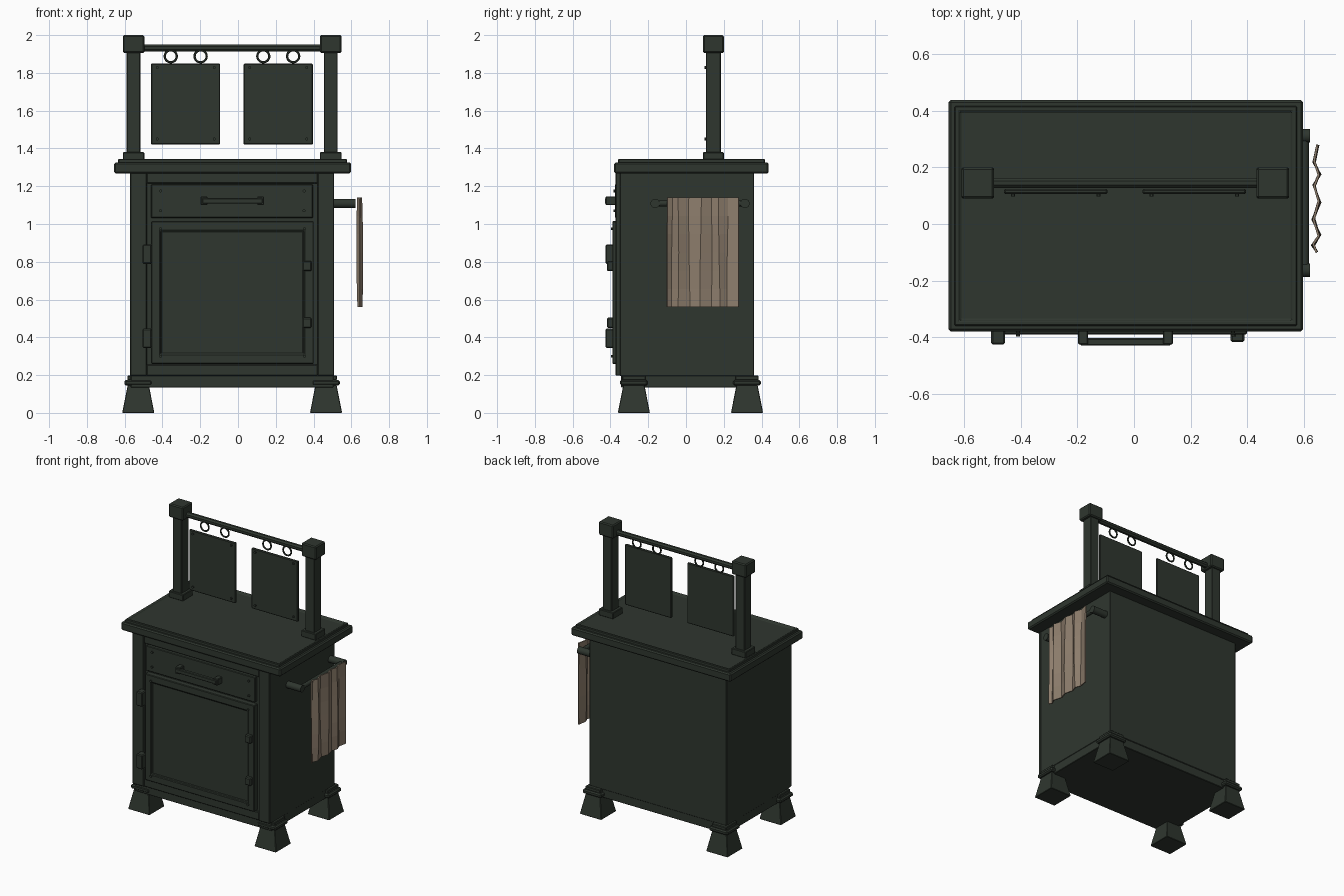
import bpy, bmesh, math
from mathutils import Matrix, Vector

if "Cube" in bpy.data.objects:
    bpy.data.objects.remove(bpy.data.objects["Cube"])


def material(name, rgb):
    m = bpy.data.materials.new(name)
    m.diffuse_color = (*rgb, 1)
    m.use_nodes = True
    m.node_tree.nodes["Principled BSDF"].inputs["Base Color"].default_value = m.diffuse_color
    return m


GREEN = material("dark green paint", (0.028, 0.037, 0.028))
CLOTH = material("beige cloth", (0.27, 0.208, 0.152))
CX = -0.031  # centre of the cabinet in x


def finish(name, bm, mat=GREEN, bevel=0.0):
    bmesh.ops.recalc_face_normals(bm, faces=bm.faces)
    me = bpy.data.meshes.new(name)
    bm.to_mesh(me)
    bm.free()
    me.materials.append(mat)
    ob = bpy.data.objects.new(name, me)
    bpy.context.collection.objects.link(ob)
    if bevel:
        b = ob.modifiers.new("bevel", 'BEVEL')
        b.width = bevel
        b.segments = 1
    return ob


def make_box(x, y, z):
    bm = bmesh.new()
    bmesh.ops.create_cube(bm, size=1)
    for v in bm.verts:
        v.co = Vector([(r[0] + r[1]) / 2 + c * (r[1] - r[0]) for r, c in zip((x, y, z), v.co)])
    return bm


def box(name, x, y, z, bevel=0.004):
    return finish(name, make_box(x, y, z), bevel=bevel)


def inset_box(name, x, y, z, normal, margin, depth, bevel=0.004):
    """Box whose face along normal has a sunken field."""
    bm = make_box(x, y, z)
    bm.normal_update()
    f = [f for f in bm.faces if f.normal.dot(Vector(normal)) > 0.9]
    bmesh.ops.inset_region(bm, faces=f, thickness=margin)
    bmesh.ops.inset_region(bm, faces=f, thickness=0.006, depth=-depth)
    return finish(name, bm, bevel=bevel)


def rod(name, a, b, r, sides=8):
    a, b = Vector(a), Vector(b)
    bm = bmesh.new()
    rot = (b - a).to_track_quat('Z', 'Y').to_matrix().to_4x4()
    bmesh.ops.create_cone(bm, cap_ends=True, segments=sides, radius1=r, radius2=r,
                          depth=(b - a).length,
                          matrix=Matrix.Translation((a + b) / 2) @ rot @ Matrix.Rotation(math.pi / sides, 4, 'Z'))
    ob = finish(name, bm)
    for p in ob.data.polygons:
        p.use_smooth = sides > 8 and len(p.vertices) == 4
    return ob


def ring(name, c, major, minor):
    bm = bmesh.new()
    n, m = 20, 6
    vs = [[bm.verts.new((c[0] + (major + minor * math.cos(q)) * math.cos(t), c[1] + minor * math.sin(q),
                         c[2] + (major + minor * math.cos(q)) * math.sin(t)))
           for q in [j * math.tau / m for j in range(m)]] for t in [i * math.tau / n for i in range(n)]]
    for i in range(n):
        for j in range(m):
            bm.faces.new((vs[i][j], vs[(i + 1) % n][j], vs[(i + 1) % n][(j + 1) % m], vs[i][(j + 1) % m]))
    finish(name, bm)


def rivets(name, xs, zs, y):
    for x in xs:
        for z in zs:
            rod(name, (x, y + 0.004, z), (x, y - 0.008, z), 0.008)


# Cabinet body, plinth and front frame
box("body", (-0.571, 0.508), (-0.352, 0.36), (0.195, 1.275), 0.003)
box("plinth", (-0.568, 0.505), (-0.345, 0.355), (0.135, 0.2), 0.003)
for s in (-1, 1):
    x = sorted((CX + s * 0.54, CX + s * 0.452))
    box("front_stile", x, (-0.372, -0.345), (0.197, 1.272))
box("top_rail", (-0.483, 0.421), (-0.366, -0.345), (1.215, 1.272))
box("bottom_rail", (-0.483, 0.421), (-0.366, -0.345), (0.197, 0.255))

# Countertop with raised rim
box("counter_slab", (-0.656, 0.598), (-0.38, 0.438), (1.268, 1.326), 0.008)
inset_box("counter_rim", (-0.635, 0.577), (-0.36, 0.417), (1.31, 1.345), (0, 0, 1), 0.024, 0.01)

# Feet: tapered blocks with collars
for x in (-0.528, 0.466):
    for y in (-0.276, 0.323):
        bm = make_box((x - 0.085, x + 0.085), (y - 0.085, y + 0.085), (0, 0.147))
        for v in bm.verts:
            if v.co.z > 0.1:
                v.co.x = x + (v.co.x - x) * 0.66
                v.co.y = y + (v.co.y - y) * 0.66
        finish("foot", bm, bevel=0.003)
        box("foot_collar", (x - 0.073, x + 0.073), (y - 0.073, y + 0.073), (0.145, 0.175), 0.008)
        box("foot_block", (x - 0.058, x + 0.058), (y - 0.062, y + 0.062), (0.173, 0.197))

# Drawer with handle
box("drawer_front", (-0.46, 0.397), (-0.377, -0.345), (1.032, 1.21))
rivets("drawer_rivet", (-0.41, 0.35), (1.175, 1.07), -0.377)
box("handle_bar", (-0.19, 0.13), (-0.43, -0.404), (1.108, 1.137))
for x in (-0.18, 0.12):
    box("handle_mount", (x - 0.018, x + 0.018), (-0.426, -0.37), (1.1, 1.146))

# Door with sunken panel, hinges and latches
inset_box("door", (-0.46, 0.4), (-0.39, -0.345), (0.26, 1.015), (0, -1, 0), 0.07, 0.012)
rivets("door_rivet", (-0.41, 0.353), (0.975, 0.3), -0.39)
for z in (0.84, 0.395):
    box("hinge", (-0.505, -0.456), (-0.426, -0.37), (z - 0.051, z + 0.051), 0.006)
for z in (0.777, 0.477):
    box("latch", (0.342, 0.39), (-0.418, -0.38), (z - 0.027, z + 0.027), 0.006)

# Rack posts with bases and caps
PY = 0.145
for s in (-1, 1):
    x = CX + s * 0.522
    box("rack_post", (x - 0.036, x + 0.036), (PY - 0.04, PY + 0.04), (1.335, 1.92))
    box("post_base", (x - 0.057, x + 0.057), (PY - 0.055, PY + 0.055), (1.334, 1.38))
    box("post_cap", (x - 0.057, x + 0.057), (PY - 0.055, PY + 0.055), (1.905, 2.0), 0.007)
rod("rack_rail", (-0.53, PY, 1.931), (0.47, PY, 1.931), 0.0195)

# Hanging boards on rings
for x0 in (-0.46, 0.03):
    x1 = x0 + 0.366
    box("hanging_board", (x0, x1), (0.106, 0.124), (1.42, 1.85), 0.005)
    rivets("board_rivet", (x0 + 0.032, x1 - 0.032), (1.828, 1.45), 0.106)
    for x in (x0 + 0.104, x0 + 0.262):
        ring("hanging_ring", (x, 0.135, 1.888), 0.032, 0.006)

# Towel rail on the right side
for y in (-0.163, 0.312):
    rod("towel_bracket", (0.5, y, 1.109), (0.622, y, 1.109), 0.025, 12)
rod("towel_rail", (0.603, -0.16, 1.109), (0.603, 0.31, 1.109), 0.016, 10)

# Pleated towel: zigzag section run downward, then thickened
fold = [(0.65, 0.28), (0.635, 0.22), (0.656, 0.177), (0.635, 0.134), (0.656, 0.078), (0.632, 0.018),
        (0.656, -0.042), (0.631, -0.074), (0.646, -0.10)]
bm = bmesh.new()
rows = 6
grid = []
for r in range(rows + 1):
    t = r / rows
    amp = 0.75 + 0.4 * math.sin(math.pi * t)
    grid.append([bm.verts.new((0.644 + (x - 0.644) * amp + 0.002 * t,
                               y + 0.004 * math.sin(3 * t + i * 2.1) * (0 < i < 8),
                               1.14 - 0.58 * t)) for i, (x, y) in enumerate(fold)])
for r in range(rows):
    for i in range(len(fold) - 1):
        bm.faces.new((grid[r][i], grid[r][i + 1], grid[r + 1][i + 1], grid[r + 1][i]))
towel = finish("towel", bm, CLOTH)
sol = towel.modifiers.new("thickness", 'SOLIDIFY')
sol.thickness = 0.008
sol.offset = 0
